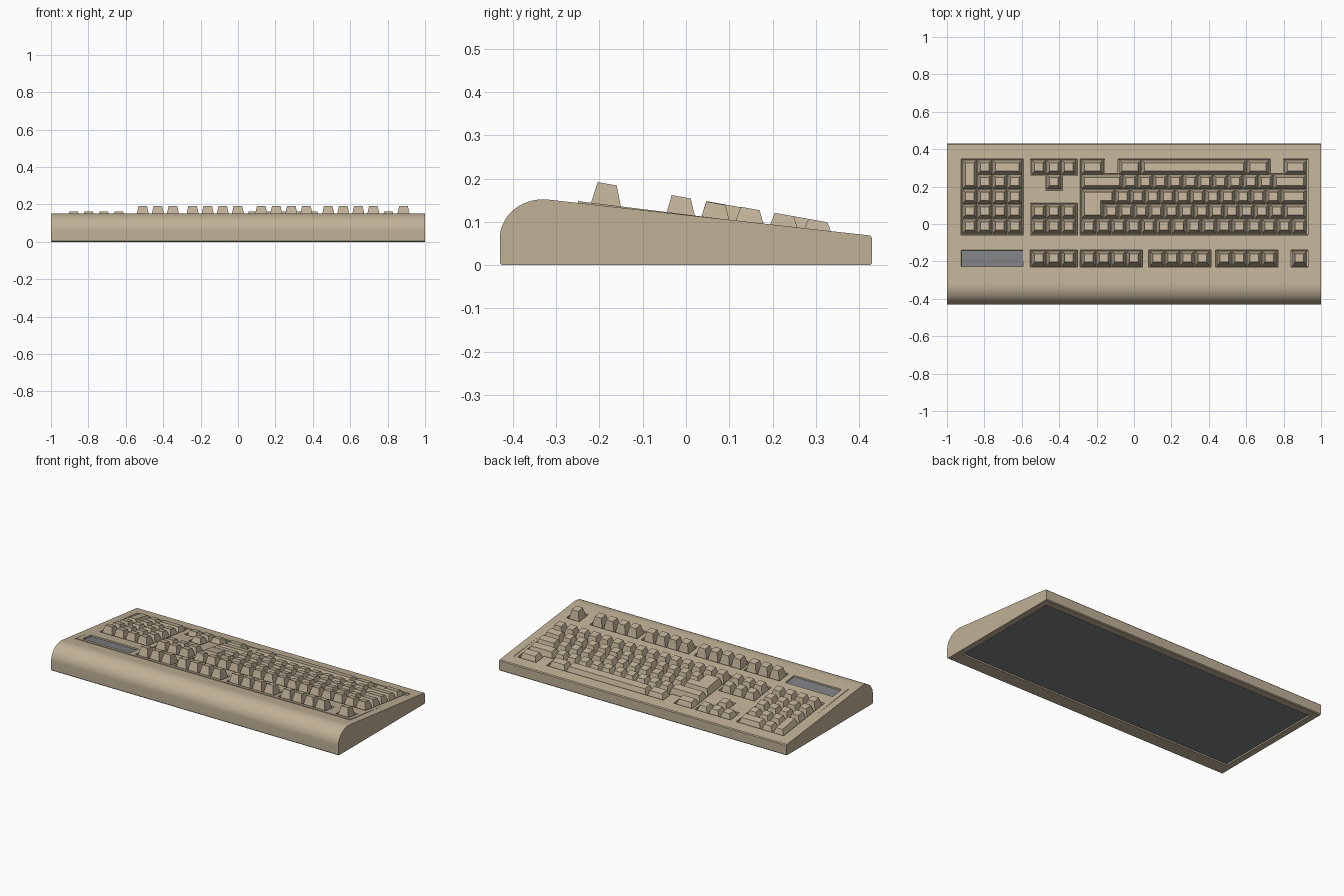
import bpy, bmesh, math

if "Cube" in bpy.data.objects:
    bpy.data.objects.remove(bpy.data.objects["Cube"])


def material(name, color):
    m = bpy.data.materials.new(name)
    m.use_nodes = True
    m.diffuse_color = color
    m.node_tree.nodes["Principled BSDF"].inputs["Base Color"].default_value = color
    return m


BEIGE = material("warm beige", (0.53, 0.44, 0.31, 1))
GREY = material("neutral grey", (0.21, 0.215, 0.225, 1))


def finish(bm, name, mat):
    bmesh.ops.recalc_face_normals(bm, faces=bm.faces)
    me = bpy.data.meshes.new(name)
    bm.to_mesh(me)
    bm.free()
    me.materials.append(mat)
    ob = bpy.data.objects.new(name, me)
    bpy.context.collection.objects.link(ob)
    return ob


def frustum(bm, low, high, z_low, z_high):
    """Six-sided block between two rectangles (x0, x1, y0, y1) with z given as functions of y."""
    rings = []
    for (x0, x1, y0, y1), z in ((low, z_low), (high, z_high)):
        rings.append([bm.verts.new((x, y, z(y))) for x, y in
                      ((x0, y0), (x1, y0), (x1, y1), (x0, y1))])
    a, b = rings
    bm.faces.new(a[::-1])
    bm.faces.new(b)
    for i in range(4):
        j = (i + 1) % 4
        bm.faces.new((a[i], a[j], b[j], b[i]))


def block(name, low, high, z_low, z_high, mat):
    bm = bmesh.new()
    frustum(bm, low, high, z_low, z_high)
    return finish(bm, name, mat)


def slope(offset=0.0):
    return lambda y: 0.152 - 0.11 * (y + 0.33) + offset


def panel_z(y):
    return slope()(y) + 0.014 * (0.09 - y)


def level(z):
    return lambda y: z


# Case: side profile with a rounded front, extruded across
profile = [(-0.43, 0.005), (-0.425, 0), (0.425, 0), (0.43, 0.005), (0.43, 0.063), (0.425, 0.0685)]
for i in range(15):
    t = math.radians(83 + 97 * i / 14)
    profile.append((-0.33 + 0.1 * math.cos(t), 0.062 + 0.09 * math.sin(t)))
bm = bmesh.new()
face = bm.faces.new([bm.verts.new((-1, y, z)) for y, z in profile])
moved = bmesh.ops.extrude_face_region(bm, geom=[face])["geom"]
bmesh.ops.translate(bm, vec=(2, 0, 0), verts=[v for v in moved if isinstance(v, bmesh.types.BMVert)])
case = finish(bm, "case", BEIGE)


def carve(tool, operation="DIFFERENCE"):
    tool.hide_render = True
    mod = case.modifiers.new("carve", "BOOLEAN")
    mod.operation, mod.object, mod.solver = operation, tool, "EXACT"
    bpy.context.view_layer.objects.active = case
    bpy.ops.object.modifier_apply(modifier=mod.name)
    bpy.data.objects.remove(tool)


# Inner panel, raised at the front and sunken toward the back
r = (-0.955, 0.955, -0.25, 0.085)
carve(block("raised_panel", r, r, level(0.05), panel_z, BEIGE), "UNION")
r = (-0.95, 0.95, 0.095, 0.355)
carve(block("panel_recess", r, r, panel_z, level(0.3), BEIGE))

# Underside recess and its plate
r = (-0.96, 0.96, -0.34, 0.38)
carve(block("underside_recess", r, r, level(-0.05), level(0.012), BEIGE))
block("bottom_plate", r, r, level(0.009), level(0.014), GREY)

# Key layout: columns count away from the right edge of each block
U = 0.0805
MAIN, NAV, PAD = 0.925, -0.308, -0.597
ROW_Y = [-0.183, -0.012, 0.068, 0.147, 0.226, 0.304]
ROW_TOP = [0.188, 0.158, 0.143, 0.131, 0.117, 0.103]
HALF = 0.039


def span(edge, start, width):
    return edge - (start + width) * U, edge - start * U


def well(edge, start, width, first, last, depth=-0.022):
    x0, x1 = span(edge, start, width)
    y0, y1 = ROW_Y[first] - HALF - 0.006, ROW_Y[last] + HALF + 0.002
    low = (x0 - 0.004, x1 + 0.004, y0, y1)
    high = (x0 - 0.007, x1 + 0.007, y0 - 0.002, y1 + 0.008)
    carve(block("well", low, high, slope(depth), slope(0.04), BEIGE))


# Wells: function row, main block, navigation block, number pad
for start, width in ((0, 1), (2, 4), (6.45, 4), (11, 4)):
    well(MAIN, start, width, 0, 0)
well(NAV, 0, 3, 0, 0)
well(MAIN, 0, 15, 1, 4)
for start, width in ((0, 1.5), (2.5, 10), (13.5, 1.5)):
    well(MAIN, start, width, 5, 5)
well(NAV, 0, 3, 1, 2)
well(NAV, 1, 1, 4, 5)
well(NAV, 0, 3, 5, 5)
well(PAD, 0, 4, 1, 5)
well(PAD, 0, 4, 0, 0, -0.008)

# Indicator panel in its shallow well
x0, x1 = span(PAD, 0, 4)
r = (x0 - 0.003, x1 + 0.003, ROW_Y[0] - HALF - 0.005, ROW_Y[0] + HALF + 0.001)
block("indicator_panel", r, r, slope(-0.012), slope(-0.004), GREY)


def key(bm, edge, start, width, row, last=None):
    """Tapered keycap with a tilted top; last gives the far row of a tall key."""
    last = row if last is None else last
    x0, x1 = span(edge, start, width)
    y0, y1 = ROW_Y[row], ROW_Y[last]
    gap = 0.0015
    low = (x0 + gap, x1 - gap, y0 - HALF - (0.005 if row == 0 else 0), y1 + HALF - gap)
    high = (x0 + 0.0175, x1 - 0.0175, y0 - 0.021, y1 + 0.023)
    mid, top = (y0 + y1) / 2, (ROW_TOP[row] + ROW_TOP[last]) / 2
    frustum(bm, low, high, slope(-0.021), lambda y: top - 0.18 * (y - mid))


def key_set(name, edge, rows):
    """rows: (row, start column, list of widths; negative widths are gaps)."""
    bm = bmesh.new()
    for row, start, widths in rows:
        for w in widths:
            if w > 0:
                key(bm, edge, start, w, row)
            start += abs(w)
    return finish(bm, name, BEIGE)


key_set("function_keys", MAIN, [(0, 0, [1, -1] + [1] * 4 + [-0.45] + [1] * 4 + [-0.55] + [1] * 4)])
key_set("main_keys", MAIN, [
    (1, 0, [1] * 15),
    (2, 0, [1.5] + [1] * 12),
    (3, 0, [1.75] + [1] * 11),
    (4, 0, [2.25] + [1] * 10 + [2.75]),
    (5, 0, [1.5, -1, 1.5, 7, 1.5, -1, 1.5])])
key_set("navigation_keys", NAV, [
    (0, 0, [1] * 3), (1, 0, [1] * 3), (2, 0, [1] * 3), (4, 1, [1]), (5, 0, [1] * 3)])
key_set("number_pad_keys", PAD, [
    (1, 0, [1] * 4), (2, 0, [1] * 4), (3, 0, [1] * 4), (4, 0, [1] * 3), (5, 0, [2, 1])])

# Tall keys: number pad enter and the L-shaped main enter
bm = bmesh.new()
key(bm, PAD, 3, 1, 4, 5)
finish(bm, "number_pad_enter", BEIGE)
bm = bmesh.new()
key(bm, MAIN, 13.5, 1.5, 2, 3)
key(bm, MAIN, 12.75, 2.25, 3)
finish(bm, "main_enter", BEIGE)

# Smooth the rounded front while keeping edges crisp
bpy.ops.object.select_all(action="DESELECT")
case.select_set(True)
bpy.context.view_layer.objects.active = case
bpy.ops.object.shade_smooth_by_angle(angle=math.radians(25))
